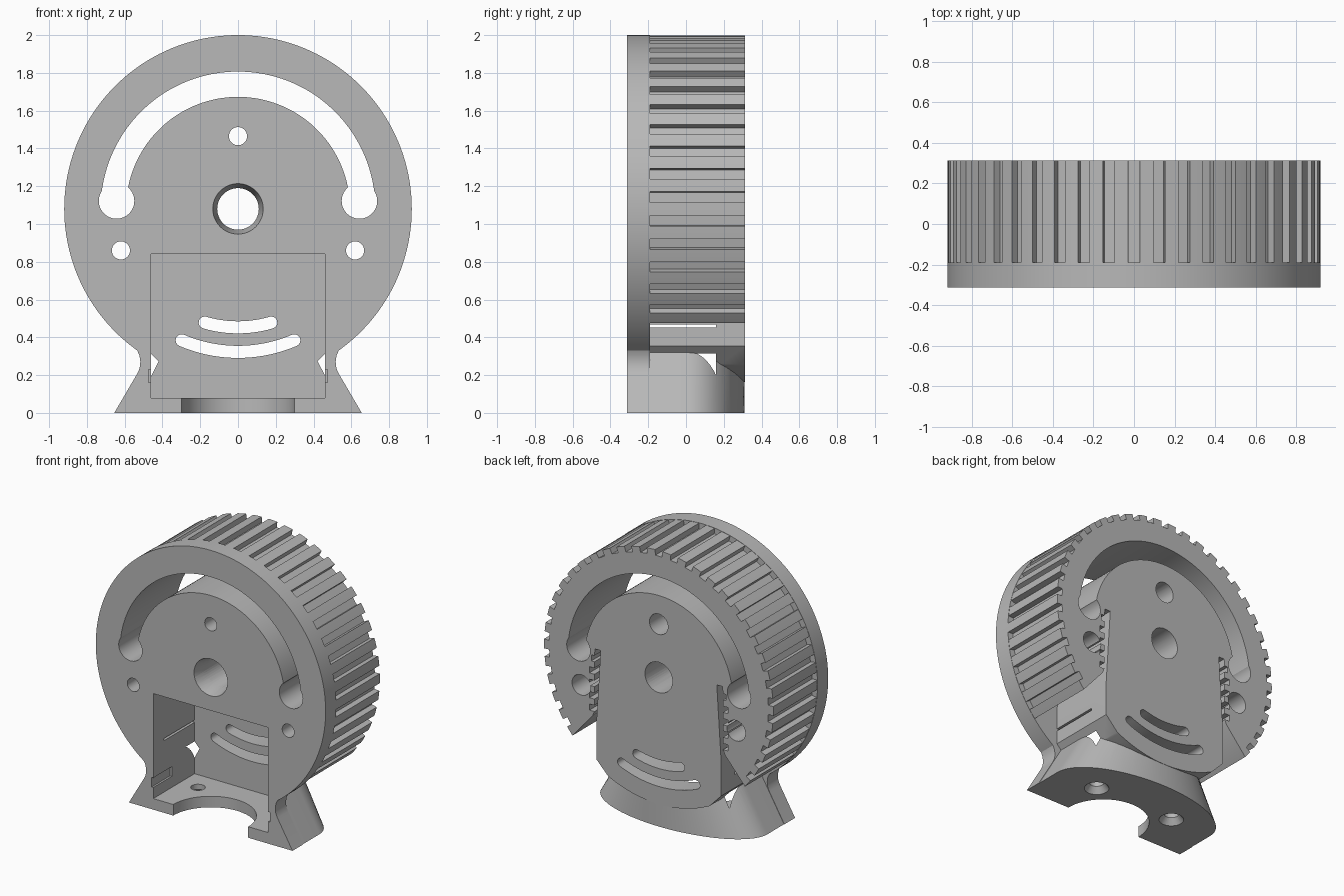
import bpy, bmesh, math

if "Cube" in bpy.data.objects:
    bpy.data.objects.remove(bpy.data.objects["Cube"])

R, CZ, D = 0.92, 1.08, 0.312      # wheel radius, wheel centre height, half depth
FLANGE = -0.19                    # back face of the front flange

grey = bpy.data.materials.new("light grey plastic")
grey.use_nodes = True
colour = (0.48, 0.48, 0.48, 1)
grey.diffuse_color = colour
grey.node_tree.nodes["Principled BSDF"].inputs["Base Color"].default_value = colour


def loft(name, ring_a, ring_b):
    """Closed solid between two matching rings of 3D points."""
    bm = bmesh.new()
    a = [bm.verts.new(p) for p in ring_a]
    b = [bm.verts.new(p) for p in ring_b]
    bm.faces.new(a)
    bm.faces.new(b[::-1])
    for i in range(len(a)):
        j = (i + 1) % len(a)
        bm.faces.new((a[i], b[i], b[j], a[j]))
    bmesh.ops.recalc_face_normals(bm, faces=bm.faces)
    mesh = bpy.data.meshes.new(name)
    bm.to_mesh(mesh)
    bm.free()
    mesh.materials.append(grey)
    ob = bpy.data.objects.new(name, mesh)
    bpy.context.scene.collection.objects.link(ob)
    return ob


def prism(name, outline, y0, y1):
    """Front outline (x, z) extruded in depth."""
    return loft(name, [(x, y0, z) for x, z in outline], [(x, y1, z) for x, z in outline])


def circle(x, z, r, n=32):
    return [(x + r * math.cos(2 * math.pi * i / n), z + r * math.sin(2 * math.pi * i / n)) for i in range(n)]


def polar(r, angle):
    return (r * math.cos(angle), CZ + r * math.sin(angle))


def box(name, x0, x1, y0, y1, z0, z1):
    return prism(name, [(x0, z0), (x1, z0), (x1, z1), (x0, z1)], y0, y1)


def arc_slot(name, r, half, start, end, y0, y1, n=64):
    """Slot following the wheel centre, with rounded ends."""
    steps = [start + (end - start) * i / n for i in range(n + 1)]
    pts = [polar(r + half, t) for t in steps]
    for mid, turn in ((end, 0), (start, math.pi)):
        cx, cz = polar(r, mid)
        pts += [(cx + half * math.cos(mid + turn + math.pi * k / 8),
                 cz + half * math.sin(mid + turn + math.pi * k / 8)) for k in range(1, 8)]
        if turn == 0:
            pts += [polar(r - half, t) for t in steps[::-1]]
    return prism(name, pts, y0, y1)


def combine(target, others, operation):
    for other in others:
        mod = target.modifiers.new("combine", 'BOOLEAN')
        mod.operation = operation
        mod.solver = 'EXACT'
        mod.object = other
        bpy.context.view_layer.objects.active = target
        bpy.ops.object.modifier_apply(modifier=mod.name)
        bpy.data.objects.remove(other)


# Toothed wheel: grooves around the rim, plain at the bottom
TEETH = 46
pitch = 2 * math.pi / TEETH
rim = []
for i in range(TEETH):
    mid = math.pi / 2 + i * pitch
    rr = R - 0.002
    groove = 0.031
    if math.sin(mid) > -0.8:
        rim += [polar(rr, mid - groove), polar(rr - 0.04, mid - groove),
                polar(rr - 0.04, mid + groove), polar(rr, mid + groove)]
    else:
        rim += [polar(rr, mid - groove), polar(rr, mid + groove)]
    rim.append(polar(rr, mid + pitch / 2))
body = prism("motor_mount_wheel", rim, -0.2, D)

# Belt openings beside the central housing, with a toothed clamping slot
cutters = []
for s in (-1, 1):
    slot = [(0.38, 0.23), (0.5, 0.355), (0.5, 0.6), (0.465, 1.15), (0.51, 1.15)]
    for k in range(5):
        z = 1.1 - k * 0.09
        depth = 0.54 if k == 0 else 0.555
        slot += [(0.515, z), (depth, z), (depth, z - 0.045), (0.515, z - 0.045)]
    slot += [(0.53, 0.66), (0.69, 0.475), (0.9, 0.3), (0.9, 0.05), (0.38, 0.05)]
    cutters.append(prism("belt_opening", [(s * x, z) for x, z in slot], -0.4, 0.5))
combine(body, cutters, 'DIFFERENCE')

# Front flange and the waisted neck below it
flange = prism("flange", circle(0, CZ, R, 160), -D, FLANGE)
side = [(0.655, 0), (0.535, 0.205), (0.521, 0.235), (0.517, 0.27), (0.522, 0.305),
        (0.536, 0.335), (0.562, 0.356), (0.5, 0.5)]
neck = prism("neck", side + [(-x, z) for x, z in side[::-1]], -D, FLANGE)

# Foot: rounded at the back, sides leaning inward
def foot_ring(z):
    a = 0.652 - 0.585 * z
    arc = [(a * math.cos(math.pi * i / 48), (D - 0.002) * math.sin(math.pi * i / 48), z) for i in range(49)]
    return [(a, -0.25, z)] + arc + [(-a, -0.25, z)]


foot = loft("foot", foot_ring(0), foot_ring(0.4))
combine(body, [flange, neck, foot], 'UNION')

# Motor pocket, curved slots and centre bore
cutters = [
    box("pocket", -0.46, 0.46, -0.5, 0.16, 0.08, 0.84),
    arc_slot("main_slot", 0.66, 0.067, 0.06, math.pi - 0.06, -0.5, 0.5),
    arc_slot("upper_vent", 0.627, 0.032, -math.pi / 2 - 0.285, -math.pi / 2 + 0.285, 0, 0.5, 24),
    arc_slot("lower_vent", 0.757, 0.032, -math.pi / 2 - 0.405, -math.pi / 2 + 0.405, 0, 0.5, 24),
    prism("bore", circle(0, CZ, 0.11, 48), -0.5, 0.5),
    loft("bore_chamfer", [(x, -D - 0.01, z) for x, z in circle(0, CZ, 0.136, 48)],
         [(x, -0.2, z) for x, z in circle(0, CZ, 0.108, 48)]),
    loft("floor_notch", [(x, y, -0.1) for x, y in circle(0, -D, 0.3, 64)],
         [(x, y, 0.12) for x, y in circle(0, -D, 0.3, 64)]),
]

# Screw holes, wider at the back
for x, z in ((0, 1.465), (-0.62, 0.86), (0.62, 0.86)):
    cutters.append(prism("screw_hole", circle(x, z, 0.048), -0.5, 0.5))
    cutters.append(prism("screw_recess", circle(x, z, 0.074), -0.1, 0.5))

for s in (-1, 1):
    # Widened ends of the main slot
    cutters.append(prism("slot_end", circle(s * 0.643, 1.122, 0.094, 48), -0.5, 0.5))
    # Wall slits and clip recesses
    x0, x1 = sorted((s * 0.42, s * 0.6))
    cutters.append(box("wall_slit", x0, x1, FLANGE, 0.16, 0.452, 0.468))
    x0, x1 = sorted((s * 0.42, s * 0.474))
    cutters.append(box("clip_recess", x0, x1, -0.5, -0.1, 0.16, 0.23))
    # Countersunk floor holes
    for r0, r1, z0, z1 in ((0.048, 0.048, -0.1, 0.15), (0.085, 0.046, -0.005, 0.045)):
        cutters.append(loft("floor_hole", [(x, y, z0) for x, y in circle(s * 0.32, 0, r0)],
                            [(x, y, z1) for x, y in circle(s * 0.32, 0, r1)]))
combine(body, cutters, 'DIFFERENCE')

# Smooth the curved walls, keep the edges crisp
bpy.ops.object.select_all(action='DESELECT')
body.select_set(True)
bpy.context.view_layer.objects.active = body
bpy.ops.object.shade_smooth_by_angle(angle=math.radians(25))
